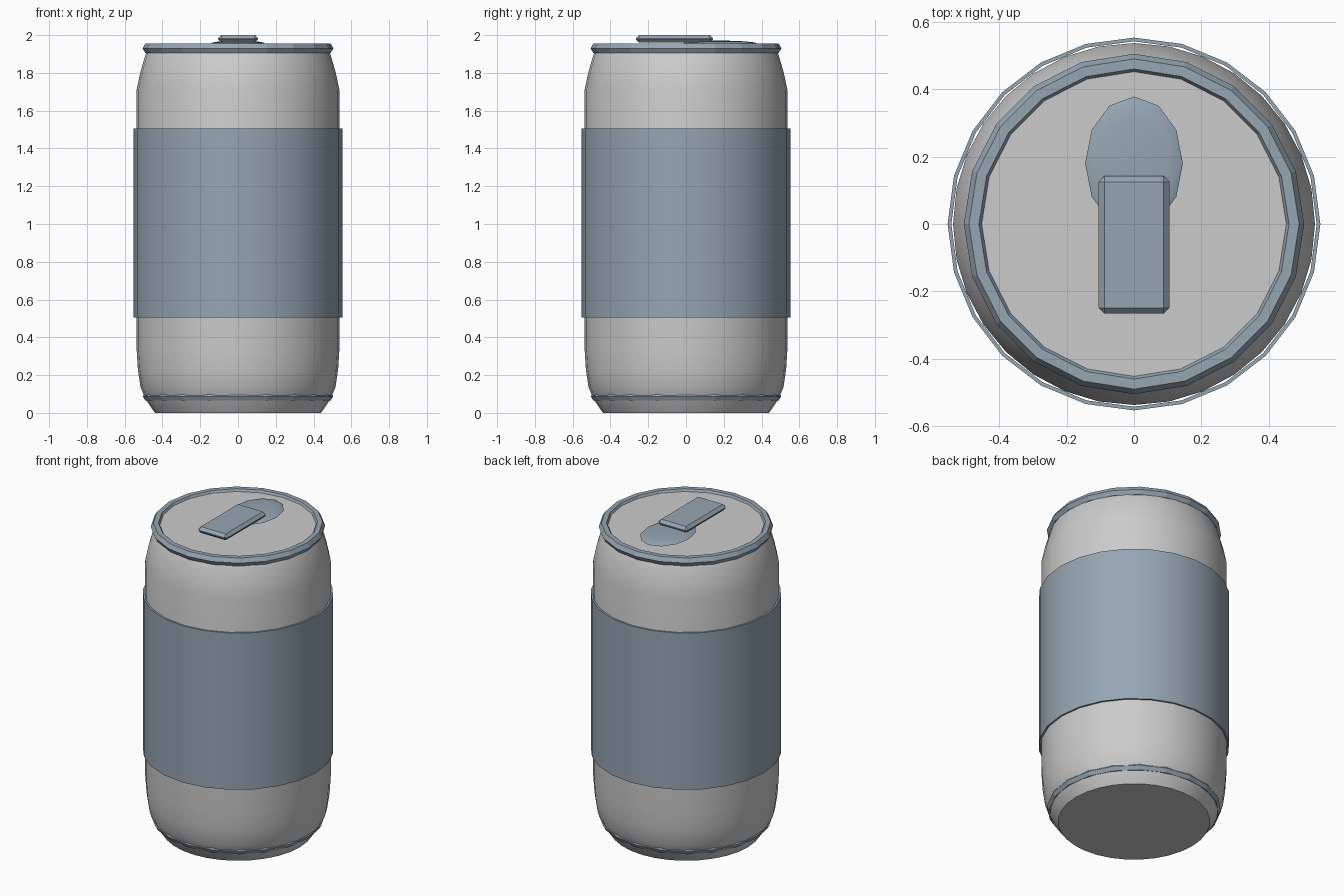
import bpy, bmesh
from math import cos, sin, pi, radians

if "Cube" in bpy.data.objects:
    bpy.data.objects.remove(bpy.data.objects["Cube"])

trim = bpy.data.materials.new("blue_grey")
trim.diffuse_color = (0.30, 0.38, 0.45, 1)
trim.use_nodes = True
trim.node_tree.nodes["Principled BSDF"].inputs["Base Color"].default_value = trim.diffuse_color


def finish(name, bm, mat=None, angle=None):
    bmesh.ops.recalc_face_normals(bm, faces=bm.faces)
    mesh = bpy.data.meshes.new(name)
    bm.to_mesh(mesh)
    bm.free()
    ob = bpy.data.objects.new(name, mesh)
    bpy.context.collection.objects.link(ob)
    if mat:
        mesh.materials.append(mat)
    if angle:
        bpy.ops.object.select_all(action='DESELECT')
        ob.select_set(True)
        bpy.context.view_layer.objects.active = ob
        bpy.ops.object.shade_smooth_by_angle(angle=radians(angle))
    return ob


def lathe(name, profile, sides, closed=False, mat=None, angle=None):
    """Revolve (radius, z) points; a closed profile makes a ring, an open one is capped."""
    bm = bmesh.new()
    rings = [[bm.verts.new((r * cos(2 * pi * i / sides), r * sin(2 * pi * i / sides), z))
              for i in range(sides)] for r, z in profile]
    pairs = list(zip(rings, rings[1:]))
    if closed:
        pairs.append((rings[-1], rings[0]))
    else:
        bm.faces.new(rings[0])
        bm.faces.new(rings[-1])
    for a, b in pairs:
        for i in range(sides):
            j = (i + 1) % sides
            bm.faces.new((a[i], a[j], b[j], b[i]))
    return finish(name, bm, mat, angle)


def hex_profile(r, z, size):
    return [(r + size * cos(k * pi / 3), z + size * sin(k * pi / 3)) for k in range(6)]


# Can body with tapered foot and shoulder
lathe("can_body", [(0.44, 0), (0.488, 0.07), (0.516, 0.135), (0.53, 0.23), (0.537, 0.34),
                   (0.537, 1.71), (0.518, 1.80), (0.489, 1.90), (0.465, 1.942)], 32, angle=35)

# Wrap-around label sleeve
lathe("label_sleeve", [(0.553, 0.505), (0.553, 1.505), (0.542, 1.505), (0.542, 0.505)],
      24, closed=True, mat=trim, angle=30)

# Top and bottom rims
lathe("top_rim", hex_profile(0.475, 1.93, 0.03), 20, closed=True, mat=trim)
lathe("bottom_rim", hex_profile(0.477, 0.088, 0.027), 20, closed=True, mat=trim)

# Mouth opening: flattened dome on the lid
bm = bmesh.new()
bmesh.ops.create_uvsphere(bm, u_segments=12, v_segments=8, radius=1)
bmesh.ops.scale(bm, vec=(0.145, 0.198, 0.016), verts=bm.verts)
bmesh.ops.translate(bm, vec=(0, 0.18, 1.955), verts=bm.verts)
finish("mouth_opening", bm, trim, 40)

# Pull tab: bevelled plate
bm = bmesh.new()
bmesh.ops.create_cube(bm, size=1)
bmesh.ops.scale(bm, vec=(0.21, 0.408, 0.04), verts=bm.verts)
bmesh.ops.translate(bm, vec=(0, -0.062, 1.98), verts=bm.verts)
bmesh.ops.bevel(bm, geom=bm.edges[:], offset=0.017, segments=1, affect='EDGES')
finish("pull_tab", bm, trim)
